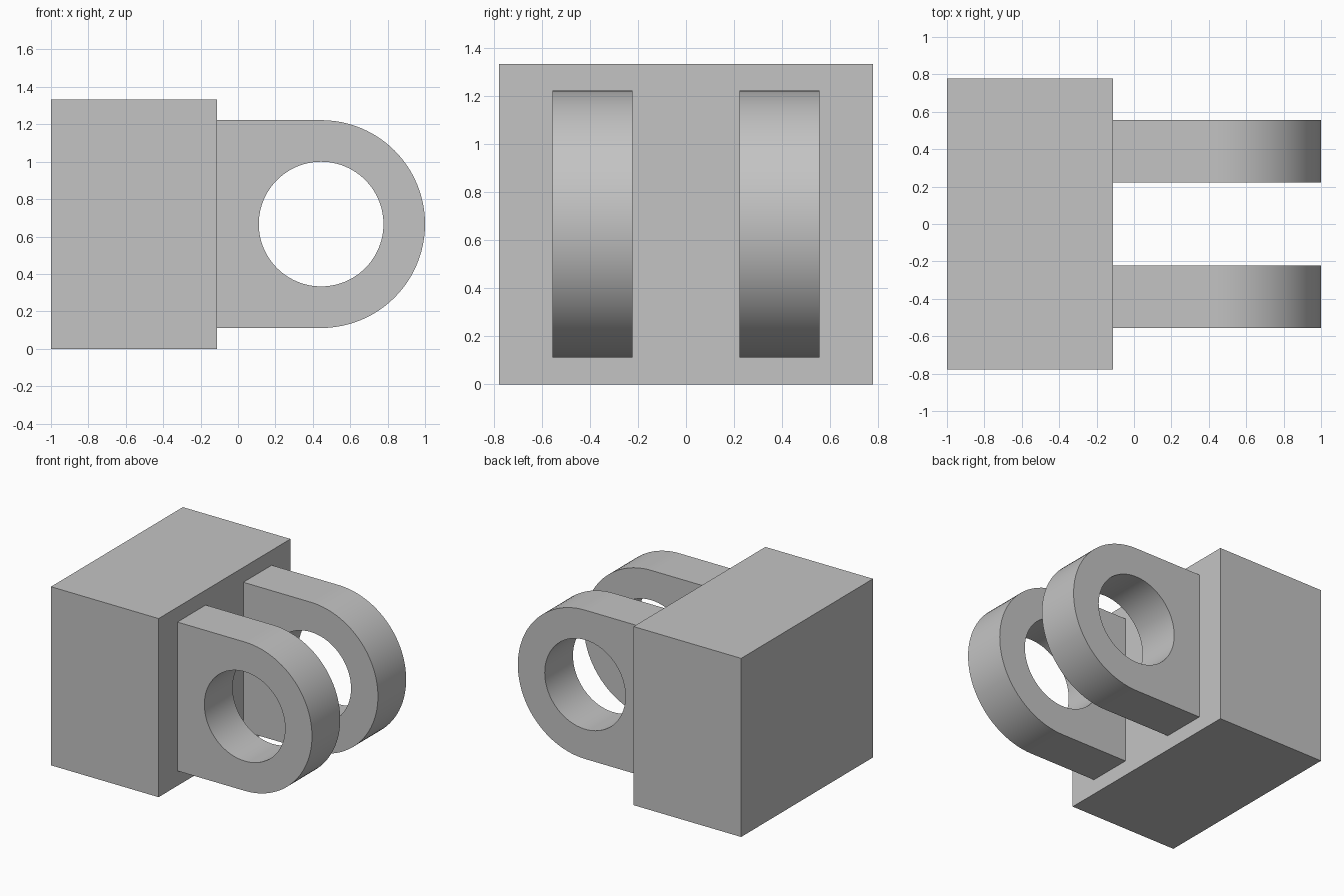
import bpy
import bmesh
from math import cos, sin, pi, radians

cube = bpy.data.objects.get("Cube")
if cube:
    bpy.data.objects.remove(cube, do_unlink=True)

U = 1 / 9           # design unit
SEGMENTS = 96       # multiple of 8, so the square corners are hit exactly

grey = bpy.data.materials.new("plain grey")
grey.use_nodes = True
colour = (0.55, 0.55, 0.55, 1)
grey.diffuse_color = colour
grey.node_tree.nodes["Principled BSDF"].inputs["Base Color"].default_value = colour


def make_object(name, bm):
    bmesh.ops.recalc_face_normals(bm, faces=bm.faces)
    mesh = bpy.data.meshes.new(name)
    bm.to_mesh(mesh)
    bm.free()
    mesh.materials.append(grey)
    obj = bpy.data.objects.new(name, mesh)
    bpy.context.collection.objects.link(obj)
    return obj


def make_block(name, size, centre):
    bm = bmesh.new()
    bmesh.ops.create_cube(bm, size=1)
    bmesh.ops.scale(bm, vec=size, verts=bm.verts)
    bmesh.ops.translate(bm, vec=centre, verts=bm.verts)
    return make_object(name, bm)


def make_lug(name, y0, y1, cx=4 * U, cz=6 * U, outer=5 * U, hole=3 * U):
    """Plate with a round free end, a square fixed end and a round hole."""
    bm = bmesh.new()

    def loop(y, radius, squared):
        verts = []
        for i in range(SEGMENTS):
            a = 2 * pi * i / SEGMENTS
            c, s = cos(a), sin(a)
            r = radius
            if squared and c < 0:
                r /= max(abs(c), abs(s))
            verts.append(bm.verts.new((cx + r * c, y, cz + r * s)))
        return verts

    # Four loops, joined in a ring: outside, back face, hole, front face
    loops = [loop(y0, outer, True), loop(y1, outer, True),
             loop(y1, hole, False), loop(y0, hole, False)]
    for k in range(4):
        a, b = loops[k], loops[(k + 1) % 4]
        for i in range(SEGMENTS):
            j = (i + 1) % SEGMENTS
            bm.faces.new((a[i], a[j], b[j], b[i]))

    obj = make_object(name, bm)
    bpy.ops.object.select_all(action='DESELECT')
    obj.select_set(True)
    bpy.context.view_layer.objects.active = obj
    bpy.ops.object.shade_smooth_by_angle(angle=radians(30))
    return obj


# Base block and the two matching lugs
make_block("base_block", (8 * U, 14 * U, 12 * U), (-5 * U, 0, 6 * U))
make_lug("front_lug", -5 * U, -2 * U)
make_lug("back_lug", 2 * U, 5 * U)
